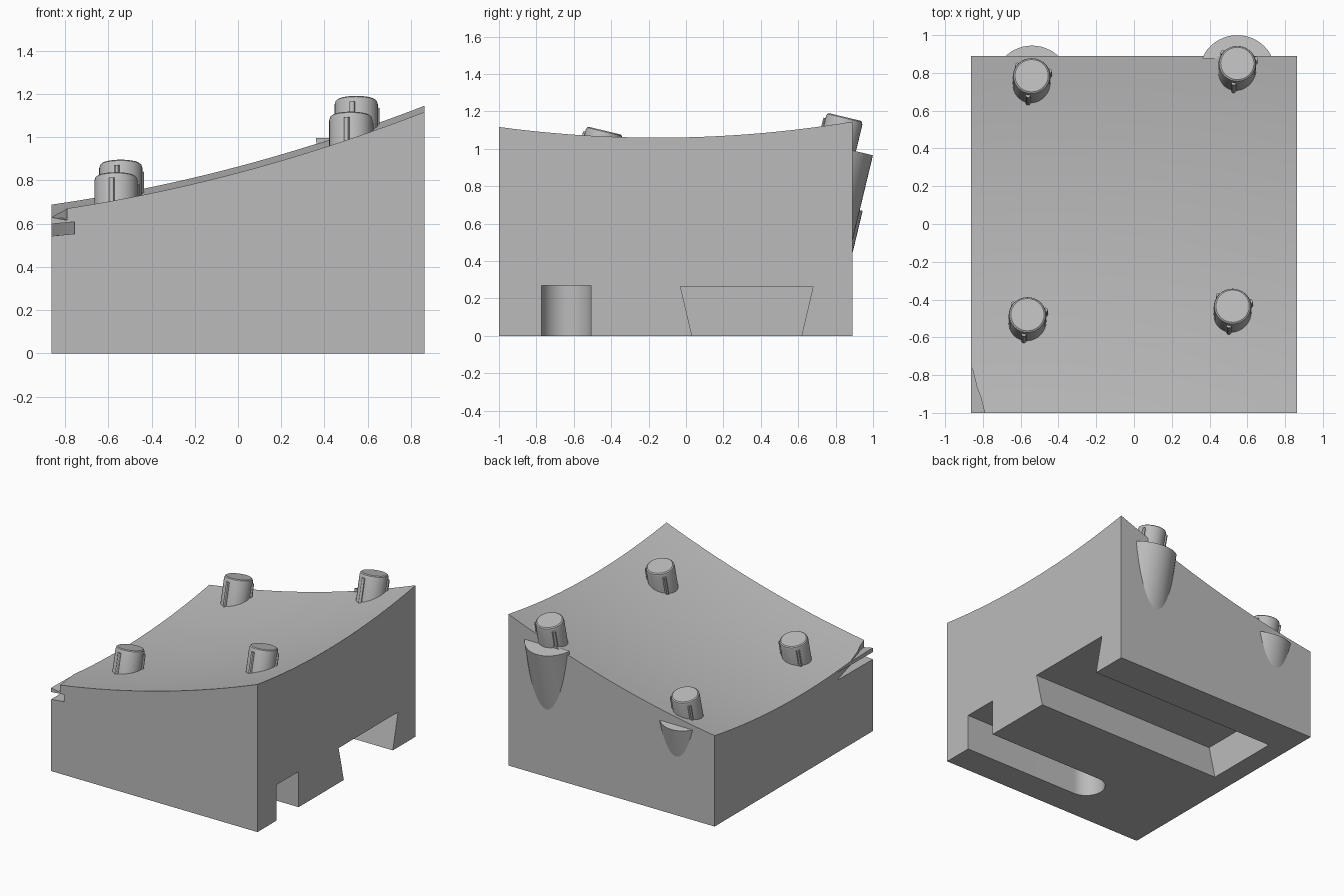
import bpy, bmesh, math
from mathutils import Matrix, Vector

if "Cube" in bpy.data.objects:
    bpy.data.objects.remove(bpy.data.objects["Cube"], do_unlink=True)

GREY = (0.5, 0.5, 0.5, 1)
grey = bpy.data.materials.new("plain grey")
grey.use_nodes = True
grey.diffuse_color = GREY
grey.node_tree.nodes["Principled BSDF"].inputs["Base Color"].default_value = GREY

HALF_X, FRONT, BACK = 0.863, -1.0, 0.89
LEAN = Matrix.Rotation(math.radians(-13.5), 4, 'X')


def top_z(x, y):
    return 0.778 + 0.265 * x + 0.071 * x * x + 0.079 * (y + 0.15) ** 2


def finish(name, bm):
    bmesh.ops.recalc_face_normals(bm, faces=bm.faces[:])
    mesh = bpy.data.meshes.new(name)
    bm.to_mesh(mesh)
    bm.free()
    mesh.materials.append(grey)
    ob = bpy.data.objects.new(name, mesh)
    bpy.context.collection.objects.link(ob)
    return ob


def smooth(ob):
    bpy.ops.object.select_all(action='DESELECT')
    ob.select_set(True)
    bpy.context.view_layer.objects.active = ob
    bpy.ops.object.shade_smooth_by_angle(angle=math.radians(30))


def prism(name, outline, depth):
    """Extrude a 3D outline along a vector."""
    bm = bmesh.new()
    face = bm.faces.new([bm.verts.new(p) for p in outline])
    ext = bmesh.ops.extrude_face_region(bm, geom=[face])
    moved = [v for v in ext["geom"] if isinstance(v, bmesh.types.BMVert)]
    bmesh.ops.translate(bm, verts=moved, vec=Vector(depth))
    return finish(name, bm)


def cut(body, cutter):
    mod = body.modifiers.new("cut", 'BOOLEAN')
    mod.operation, mod.solver, mod.object = 'DIFFERENCE', 'EXACT', cutter
    bpy.context.view_layer.objects.active = body
    bpy.ops.object.modifier_apply(modifier=mod.name)
    bpy.data.objects.remove(cutter, do_unlink=True)


# Block: a grid raised to the dished top, closed down to the base
bm = bmesh.new()
bmesh.ops.create_grid(bm, x_segments=24, y_segments=24, size=1)
for v in bm.verts:
    v.co.x *= HALF_X
    v.co.y = (FRONT + BACK) / 2 + v.co.y * (BACK - FRONT) / 2
    v.co.z = top_z(v.co.x, v.co.y)
rim = [e for e in bm.edges if e.is_boundary]
ext = bmesh.ops.extrude_edge_only(bm, edges=rim)
for v in ext["geom"]:
    if isinstance(v, bmesh.types.BMVert):
        v.co.z = 0
bmesh.ops.holes_fill(bm, edges=[e for e in bm.edges if e.is_boundary], sides=0)
flat = [e for e in bm.edges if all(v.co.z == 0 for v in e.verts)]
block = finish("block", bm)

# Dovetail channel and round-ended slot, both open on the model's left side
dovetail = [(-0.71, -0.03, 0.265), (-0.71, 0.68, 0.265),
            (-0.71, 0.606, -0.05), (-0.71, 0.044, -0.05)]
cut(block, prism("dovetail_cutter", dovetail, (1.8, 0, 0)))

SLOT_Y, SLOT_R, SLOT_X = -0.64, 0.133, -0.10
slot = [(1.1, SLOT_Y + SLOT_R, -0.05)]
for i in range(25):
    a = math.pi / 2 + math.pi * i / 24
    slot.append((SLOT_X + SLOT_R * math.cos(a), SLOT_Y + SLOT_R * math.sin(a), -0.05))
slot.append((1.1, SLOT_Y - SLOT_R, -0.05))
cut(block, prism("slot_cutter", slot, (0, 0, 0.32)))

# Broken front corner: a wedge notch below a thin sliver, and a chip above
notch = [(-0.9, -0.42, 0.545), (-0.755, -1, 0.552), (-0.755, -1.1, 0.552), (-0.9, -1.1, 0.538)]
cut(block, prism("notch_cutter", notch, (0, 0, 0.055)))
chip = [(-0.9, -0.58, 0.625), (-0.83, -0.87, 0.625), (-0.81, -0.92, 0.625),
        (-0.79, -1, 0.615), (-0.79, -1.1, 0.615), (-0.9, -1.1, 0.635)]
cut(block, prism("chip_cutter", chip, (0, 0, 0.3)))
smooth(block)


def lathe(bm, profile, steps):
    verts = [bm.verts.new((r, 0, z)) for r, z in profile]
    edges = [bm.edges.new(pair) for pair in zip(verts, verts[1:])]
    bmesh.ops.spin(bm, geom=verts + edges, axis=(0, 0, 1), cent=(0, 0, 0),
                   angle=math.tau, steps=steps, use_duplicate=False)
    bmesh.ops.remove_doubles(bm, verts=bm.verts[:], dist=0.0001)


# Leaning pegs with three crush ribs each
PEGS = {"back_right": (-0.542, 0.785, 0.875), "back_left": (0.547, 0.85, 1.17),
        "front_right": (-0.564, -0.48, 0.817), "front_left": (0.522, -0.435, 1.097)}
for name, cap in PEGS.items():
    bm = bmesh.new()
    lathe(bm, [(0, 0), (0.088, 0), (0.096, -0.006), (0.1, -0.02), (0.1, -0.26), (0, -0.26)], 32)
    for i in range(3):
        a = math.radians(19 + 120 * i)
        spot = Matrix.Translation((0.1 * math.cos(a), 0.1 * math.sin(a), -0.145))
        bmesh.ops.create_cone(bm, cap_ends=True, segments=12, radius1=0.013,
                              radius2=0.013, depth=0.23, matrix=spot)
    bm.transform(Matrix.Translation(cap) @ LEAN)
    smooth(finish(name + "_peg", bm))

# Bosses under the back pegs that break out through the back wall
for name, x, y, z in (("right", -0.54, 0.75, 0.715), ("left", 0.547, 0.805, 1.012)):
    bm = bmesh.new()
    lathe(bm, [(0, 0), (0.2, 0), (0.2, -0.65), (0, -0.65)], 48)
    bm.transform(Matrix.Translation((x, y, z)) @ LEAN)
    res = bmesh.ops.bisect_plane(bm, geom=bm.verts[:] + bm.edges[:] + bm.faces[:],
                                 plane_co=(0, 0.875, 0), plane_no=(0, -1, 0), clear_outer=True)
    bmesh.ops.holes_fill(bm, edges=[e for e in bm.edges if e.is_boundary], sides=0)
    smooth(finish("back_" + name + "_boss", bm))
